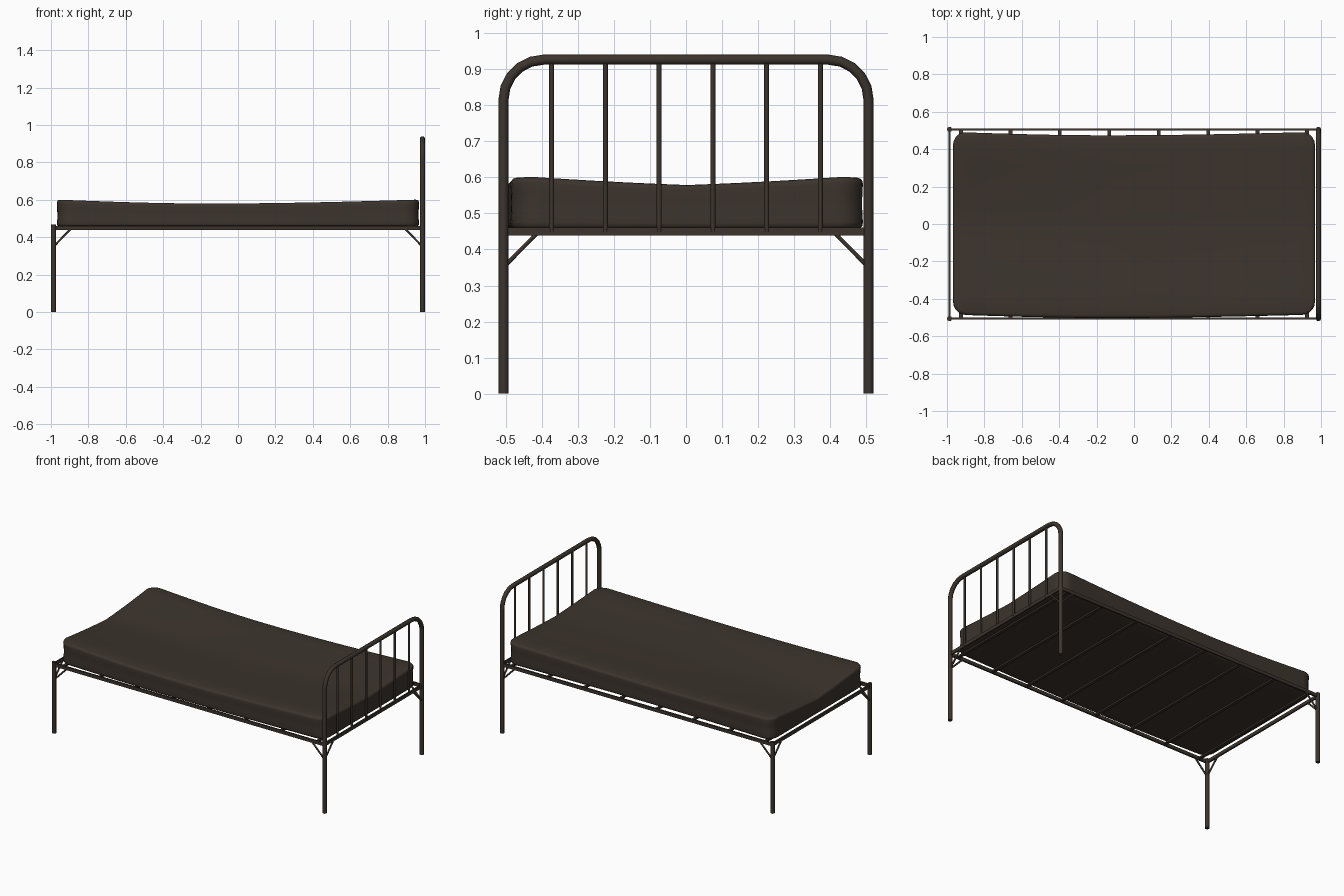
import bpy, bmesh, math
from mathutils import Vector

if "Cube" in bpy.data.objects:
    bpy.data.objects.remove(bpy.data.objects["Cube"])

mat = bpy.data.materials.new("dark brown")
mat.diffuse_color = (0.045, 0.034, 0.026, 1)
mat.use_nodes = True
mat.node_tree.nodes["Principled BSDF"].inputs["Base Color"].default_value = mat.diffuse_color

PX, PY, R = 0.986, 0.506, 0.014      # post positions and tube radius


def add_mesh(name, bm):
    me = bpy.data.meshes.new(name)
    bm.normal_update()
    bm.to_mesh(me)
    bm.free()
    ob = bpy.data.objects.new(name, me)
    bpy.context.collection.objects.link(ob)
    me.materials.append(mat)
    return ob


def smooth(ob, deg):
    bpy.ops.object.select_all(action='DESELECT')
    ob.select_set(True)
    bpy.context.view_layer.objects.active = ob
    bpy.ops.object.shade_smooth_by_angle(angle=math.radians(deg))


def box(name, lo, hi):
    bm = bmesh.new()
    bmesh.ops.create_cube(bm, size=1)
    for v in bm.verts:
        v.co = Vector([(a + b) / 2 + c * (b - a) for a, b, c in zip(lo, hi, v.co)])
    return add_mesh(name, bm)


def tube(name, pts, r):
    """Eight-sided capped tube along a path."""
    cu = bpy.data.curves.new(name, 'CURVE')
    cu.dimensions = '3D'
    cu.bevel_depth = r
    cu.bevel_resolution = 2
    cu.use_fill_caps = True
    sp = cu.splines.new('POLY')
    sp.points.add(len(pts) - 1)
    for p, c in zip(sp.points, pts):
        p.co = (*c, 1)
    cu.materials.append(mat)
    ob = bpy.data.objects.new(name, cu)
    bpy.context.collection.objects.link(ob)
    bpy.ops.object.select_all(action='DESELECT')
    ob.select_set(True)
    bpy.context.view_layer.objects.active = ob
    bpy.ops.object.convert(target='MESH')
    ob = bpy.context.object
    smooth(ob, 50)
    return ob


# Headboard hoop, which also forms the two head legs
cr = 0.111
half = [(PX, -PY, 0)]
for i in range(6):
    a = math.pi / 2 * i / 5
    half.append((PX, -PY + cr - cr * math.cos(a), 0.815 + cr * math.sin(a)))
tube("headboard_frame", half + [(x, -y, z) for x, y, z in reversed(half)], R)

# Headboard bars
for i in range(6):
    y = (i - 2.5) * 0.149
    tube("headboard_bar", [(PX, y, 0.45), (PX, y, 0.925)], 0.007)

# Foot legs
for s in (-1, 1):
    tube("foot_leg", [(-PX, s * PY, 0), (-PX, s * PY, 0.468)], R)

# Rails all round
for s in (-1, 1):
    box("side_rail", (-PX, s * PY - 0.005, 0.439), (PX, s * PY + 0.005, 0.461))
    box("end_rail", (s * PX - 0.005, -PY, 0.439), (s * PX + 0.005, PY, 0.461))

# Corner braces
for sx in (-1, 1):
    for sy in (-1, 1):
        x, y = sx * PX, sy * PY
        tube("side_brace", [(x, y, 0.35), (x - sx * 0.093, y, 0.445)], 0.0055)
        tube("end_brace", [(x, y, 0.35), (x, y - sy * 0.093, 0.445)], 0.0055)

# Cross slats
for i in range(8):
    x = -0.925 + i * 1.85 / 7
    box("slat", (x - 0.01, -PY, 0.445), (x + 0.01, PY, 0.455))

# Mattress: rounded block, cut into a grid, then sagged
zb, zt, hx, hy = 0.457, 0.601, 0.970, 0.490
bm = bmesh.new()
bmesh.ops.create_cube(bm, size=2)
for v in bm.verts:
    v.co = Vector((v.co.x * hx, v.co.y * hy, (zb + zt) / 2 + v.co.z * (zt - zb) / 2))
upright = [e for e in bm.edges if abs(e.verts[0].co.z - e.verts[1].co.z) > 0.05]
bmesh.ops.bevel(bm, geom=upright, offset=0.07, segments=5, profile=0.5, affect='EDGES')
rim = [e for e in bm.edges if abs(e.verts[0].co.z - e.verts[1].co.z) < 1e-4
       and len(e.link_faces) == 2 and e.calc_face_angle(0) > 1]
bmesh.ops.bevel(bm, geom=rim, offset=0.018, segments=3, profile=0.5, affect='EDGES')


def cut(co, no):
    bmesh.ops.bisect_plane(bm, geom=bm.verts[:] + bm.edges[:] + bm.faces[:],
                           dist=1e-5, plane_co=co, plane_no=no)


for i in range(-8, 9):
    cut((i * 0.11, 0, 0), (1, 0, 0))
for i in range(-5, 6):
    cut((0, i * 0.08, 0), (0, 1, 0))
for z in (0.505, 0.53, 0.555):
    cut((0, 0, z), (0, 0, 1))

for v in bm.verts:
    x, y, z = v.co
    t = (z - zb) / (zt - zb)
    pinch = 1 - (2 * t - 1) ** 2
    along = max(0, math.cos(math.pi / 2 * min(1, abs(x + 0.15) / (0.82 if x < -0.15 else 1.12))))
    across = max(0, 1 - abs(y) / 0.42)
    across = across * (1.3 - 0.3 * across)
    foot = max(0, -x)
    drop = 0.021 * along + across * (0.022 + 0.018 * foot)
    v.co.x = x - math.copysign(0.005 * pinch, x) * (abs(x) > 0.9)
    v.co.y = y - math.copysign(0.004 * pinch, y) * (abs(y) > 0.42) + 0.004 - 0.018 * along
    v.co.z = z - drop * t
smooth(add_mesh("mattress", bm), 40)
